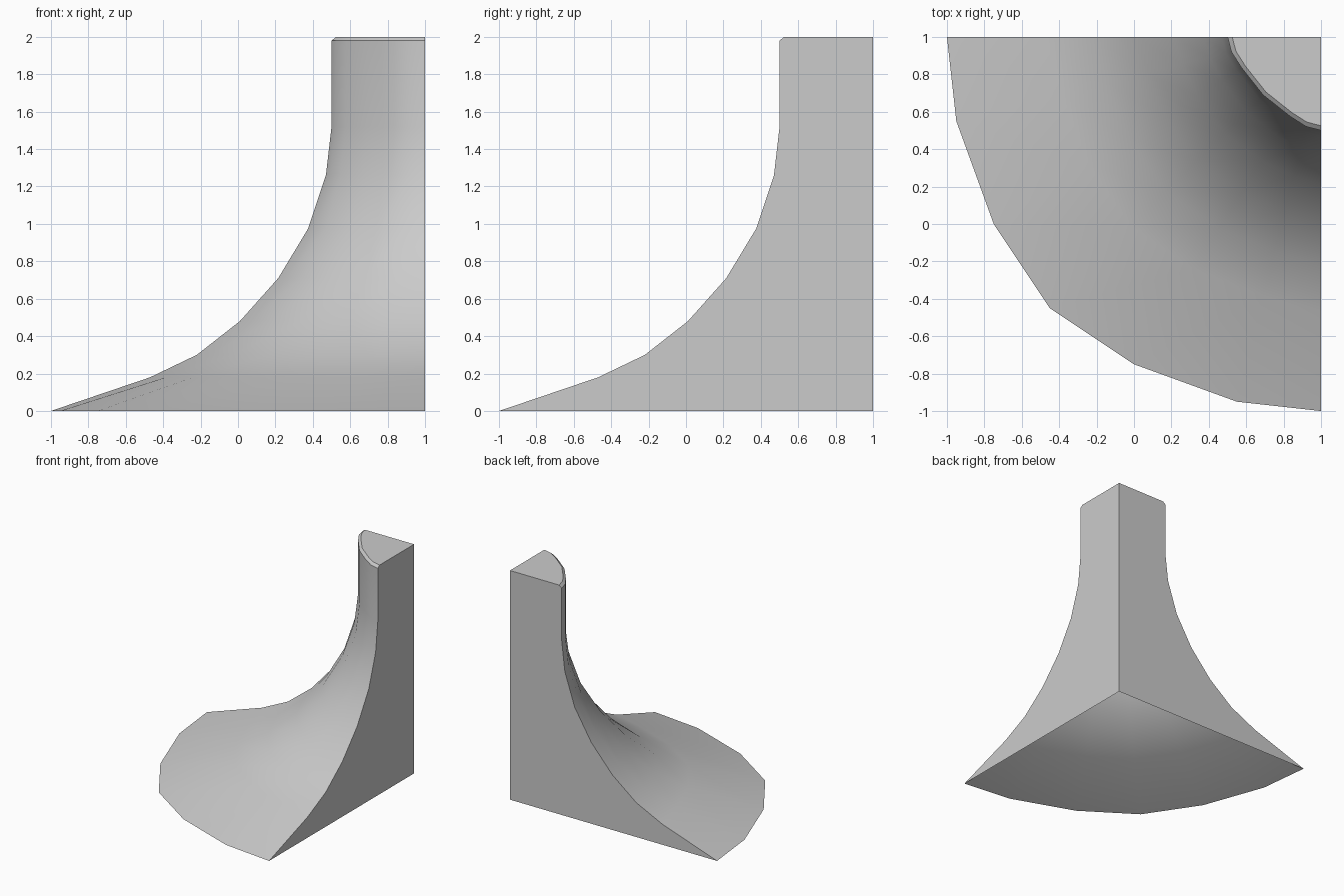
import bpy, bmesh, math

old = bpy.data.objects.get("Cube")
if old:
    bpy.data.objects.remove(old, do_unlink=True)

# Flared quarter column: (reach from the corner axis, height), bottom to top
PROFILE = [(2, 0), (1.47, .18), (1.22, .30), (.99, .48), (.785, .71), (.625, .975),
           (.53, 1.26), (.5, 1.52), (.5, 1.98), (.475, 2)]
# Half outlines of foot and shaft for a reach of one, mirrored across the diagonal
FOOT = [(1, 0), (.975, .225), (.875, .5), (.725, .725)]
SHAFT = [(1, 0), (.958, .16), (.85, .33), (.62, .62)]

bm = bmesh.new()


def mirrored(half):
    return half + [(b, a) for a, b in reversed(half[:-1])]


def ring(reach, z):
    """Cross-section blending from the shaft outline to the foot outline."""
    s = max(0, (reach - .5) / 1.5)
    pinch = 1 - .14 * s * (1 - s)
    verts = []
    for i, (f, t) in enumerate(zip(mirrored(FOOT), mirrored(SHAFT))):
        k = 1 if i in (0, 6) else pinch
        dx, dy = (k * (s * 2 * a + (reach - s * 2) * b) for a, b in zip(f, t))
        verts.append(bm.verts.new((1 - dx, 1 - dy, z)))
    return verts


rings = [ring(r, z) for r, z in PROFILE]
base_corner = bm.verts.new((1, 1, 0))
top_corner = bm.verts.new((1, 1, 2))

# Curved shaft and skirt
for low, high in zip(rings, rings[1:]):
    for i in range(len(low) - 1):
        bm.faces.new((low[i], low[i + 1], high[i + 1], high[i]))

# Flat walls and top cap; the underside is open
bm.faces.new([base_corner, top_corner] + [row[0] for row in reversed(rings)])
bm.faces.new([base_corner] + [row[-1] for row in rings] + [top_corner])
bm.faces.new(rings[-1] + [top_corner])

# Outward normals
bmesh.ops.recalc_face_normals(bm, faces=bm.faces)
bm.normal_update()
cap = max(bm.faces, key=lambda f: f.calc_center_median().z)
if cap.normal.z < 0:
    bmesh.ops.reverse_faces(bm, faces=bm.faces)

# Smooth curves with hard corners
for f in bm.faces:
    f.smooth = True
for e in bm.edges:
    e.smooth = e.calc_face_angle(0) < math.radians(30)

mesh = bpy.data.meshes.new("flared_corner_column")
bm.to_mesh(mesh)
bm.free()
obj = bpy.data.objects.new("flared_corner_column", mesh)
bpy.context.collection.objects.link(obj)

# Plain grey
mat = bpy.data.materials.new("light_grey")
mat.use_nodes = True
grey = (.6, .6, .6, 1)
mat.diffuse_color = grey
mat.node_tree.nodes["Principled BSDF"].inputs["Base Color"].default_value = grey
mesh.materials.append(mat)
